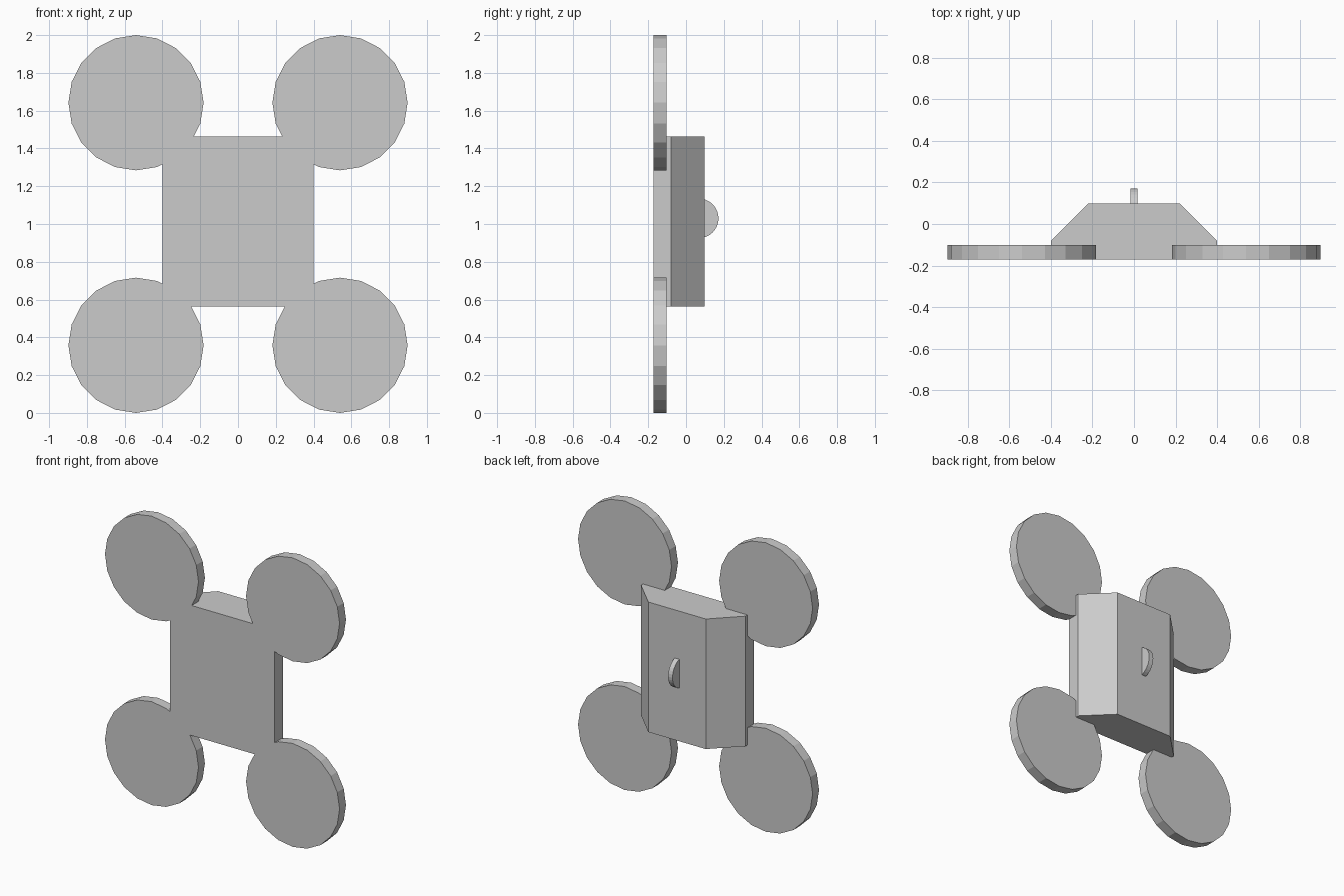
import bpy, bmesh
from math import cos, sin, pi
from mathutils import Vector

if "Cube" in bpy.data.objects:
    bpy.data.objects.remove(bpy.data.objects["Cube"])


def prism(name, profile, offset):
    """Extrude a closed flat profile along the offset vector."""
    bm = bmesh.new()
    face = bm.faces.new([bm.verts.new(p) for p in profile])
    ext = bmesh.ops.extrude_face_region(bm, geom=[face])
    moved = [v for v in ext["geom"] if isinstance(v, bmesh.types.BMVert)]
    bmesh.ops.translate(bm, verts=moved, vec=Vector(offset))
    bmesh.ops.recalc_face_normals(bm, faces=bm.faces)
    mesh = bpy.data.meshes.new(name)
    bm.to_mesh(mesh)
    bm.free()
    obj = bpy.data.objects.new(name, mesh)
    bpy.context.collection.objects.link(obj)
    return obj


FRONT, BACK = -0.172, 0.098

# Body: box with bevelled back edges, swept upwards
half = [(0.4, FRONT), (0.4, -0.08), (0.22, BACK)]
outline = half + [(-x, y) for x, y in reversed(half)]
body = prism("body", [(x, y, 0.563) for x, y in outline], (0, 0, 0.9))

# Four 20-sided corner discs, fused flush with the front of the body
R = 0.358
for sx in (-1, 1):
    for z in (R, 2 - R):
        ring = [(sx * 0.54 + R * cos(i * pi / 10), FRONT, z + R * sin(i * pi / 10))
                for i in range(20)]
        disc = prism("corner_disc", ring, (0, 0.07, 0))
        mod = body.modifiers.new("join_disc", 'BOOLEAN')
        mod.operation = 'UNION'
        mod.solver = 'EXACT'
        mod.object = disc
        bpy.context.view_layer.objects.active = body
        bpy.ops.object.modifier_apply(modifier=mod.name)
        bpy.data.objects.remove(disc)

# Thin round tab, half sunk in the back
ring = [(-0.017, 0.067 + 0.105 * cos(i * pi / 16), 1.03 + 0.105 * sin(i * pi / 16))
        for i in range(32)]
prism("back_tab", ring, (0.034, 0, 0))
